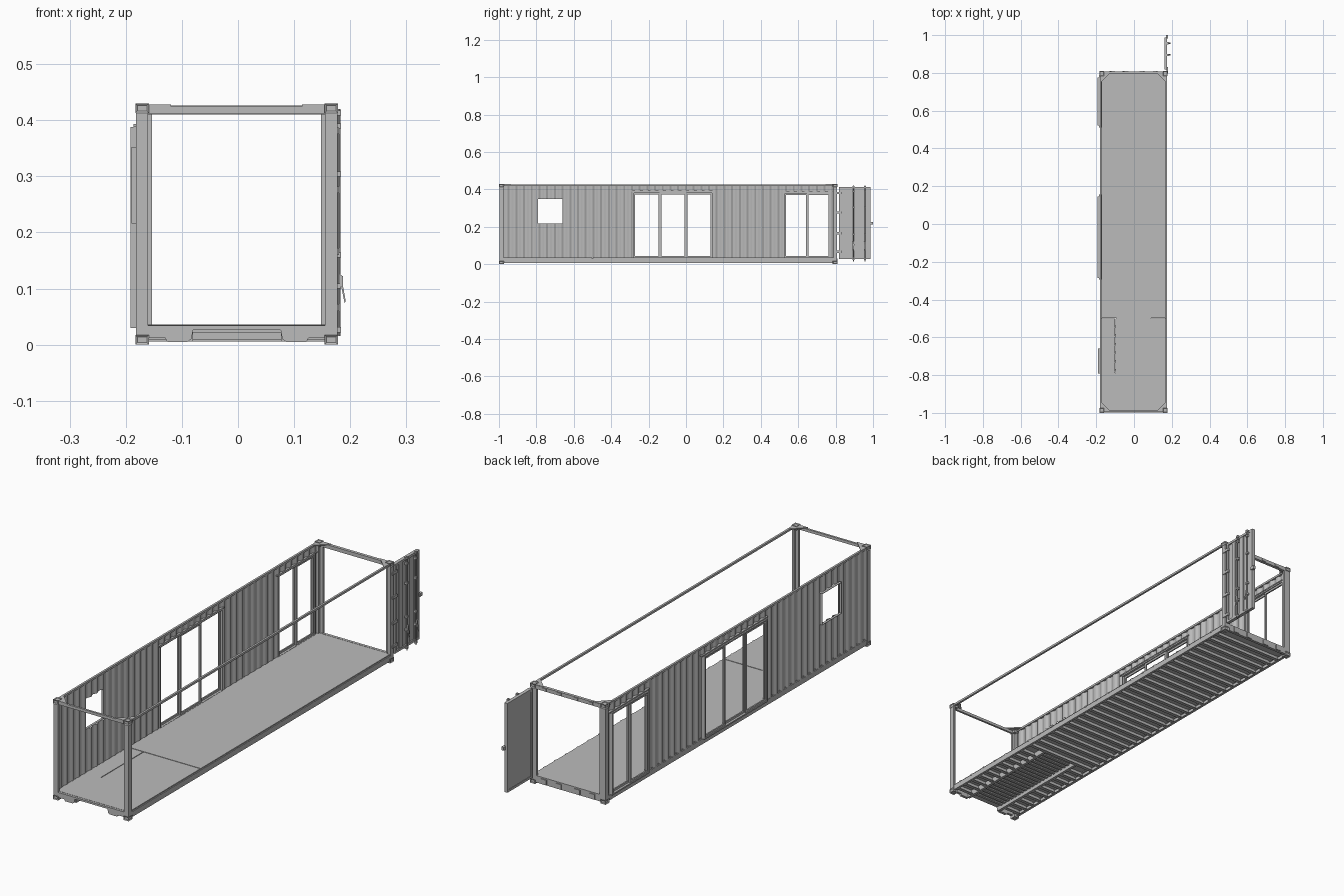
import bpy, bmesh, math
from mathutils import Matrix, Vector

cube = bpy.data.objects.get("Cube")
if cube:
    bpy.data.objects.remove(cube, do_unlink=True)

steel = bpy.data.materials.new("grey_steel")
steel.use_nodes = True
GREY = (0.5, 0.5, 0.5, 1)
steel.diffuse_color = GREY
steel.node_tree.nodes["Principled BSDF"].inputs["Base Color"].default_value = GREY

L, R, F, B, TOP = 0.178, -0.183, -1.0, 0.81, 0.43   # body extents


def finish(name, bm):
    bmesh.ops.recalc_face_normals(bm, faces=bm.faces)
    mesh = bpy.data.meshes.new(name)
    bm.to_mesh(mesh)
    bm.free()
    mesh.materials.append(steel)
    ob = bpy.data.objects.new(name, mesh)
    bpy.context.collection.objects.link(ob)
    return ob


def add_box(bm, x0, x1, y0, y1, z0, z1):
    m = Matrix.Translation(((x0 + x1) / 2, (y0 + y1) / 2, (z0 + z1) / 2))
    m = m @ Matrix.Diagonal((x1 - x0, y1 - y0, z1 - z0, 1))
    return bmesh.ops.create_cube(bm, size=1, matrix=m)["verts"]


def boxes(name, *specs):
    bm = bmesh.new()
    for s in specs:
        add_box(bm, *s)
    return finish(name, bm)


def prism(name, points, axis, lo, hi):
    """Extrude a polygon along y (points are x,z) or z (points are x,y)."""
    bm = bmesh.new()
    if axis == "y":
        vs = [bm.verts.new((a, lo, b)) for a, b in points]
        move = Vector((0, hi - lo, 0))
    else:
        vs = [bm.verts.new((a, b, lo)) for a, b in points]
        move = Vector((0, 0, hi - lo))
    face = bm.faces.new(vs)
    ext = bmesh.ops.extrude_face_region(bm, geom=[face], use_keep_orig=True)["geom"]
    bmesh.ops.translate(bm, verts=[v for v in ext if isinstance(v, bmesh.types.BMVert)], vec=move)
    return finish(name, bm)


# Corner castings with recessed lifting holes
bm = bmesh.new()
for x0, x1 in ((R, R + 0.024), (L - 0.024, L)):
    for y0, y1 in ((F, F + 0.026), (B - 0.026, B)):
        for z0, z1 in ((0, 0.0175), (TOP - 0.0175, TOP)):
            add_box(bm, x0, x1, y0, y1, z0, z1)
outer = [f for f in bm.faces if f.calc_center_median().x in (R, L)
         or abs(f.normal.z) > 0.5 or abs(f.normal.y) > 0.5 or abs(f.normal.x) > 0.5]
bm.normal_update()
outer = [f for f in bm.faces if f.normal.dot(f.calc_center_median() - Vector((0, -0.095, TOP / 2))) > 0]
bmesh.ops.inset_individual(bm, faces=outer, thickness=0.005)
for f in outer:
    n = f.normal.copy()
    bmesh.ops.translate(bm, verts=f.verts, vec=-n * 0.003)
finish("corner_castings", bm)

# Corner posts: front pair has an inner flange, back pair is wider
posts = []
for s, edge in ((1, R), (-1, L)):
    for y0, y1, w in ((F + 0.002, F + 0.012, 0.023), (F + 0.012, F + 0.024, 0.010),
                      (B - 0.022, B - 0.002, 0.016), (B - 0.012, B - 0.002, 0.030)):
        a, b = sorted((edge + s * 0.001, edge + s * w))
        posts.append((a, b, y0, y1, 0.0175, TOP - 0.0175))
boxes("corner_posts", *posts)

# Long rails
boxes("top_rails",
      (R + 0.003, R + 0.012, F + 0.02, B - 0.02, 0.418, 0.427),
      (L - 0.012, L - 0.003, F + 0.02, B - 0.02, 0.418, 0.427))
bottom = []
for s, edge in ((1, R), (-1, L)):
    for off, w, z0, z1 in ((0.003, 0.003, 0.007, 0.030), (0.003, 0.010, 0.007, 0.010), (0.003, 0.010, 0.027, 0.030)):
        a, b = sorted((edge + s * off, edge + s * (off + w)))
        bottom.append((a, b, F + 0.02, B - 0.02, z0, z1))
boxes("bottom_rails", *bottom)

# End headers and corner gussets
boxes("front_header", (R + 0.02, L - 0.02, F + 0.004, F + 0.013, 0.412, 0.424))
boxes("back_header", (R + 0.02, L - 0.02, B - 0.016, B - 0.003, 0.410, 0.426))
boxes("header_lugs", *[(x, x + 0.02, B - 0.004, B, 0.412, 0.424)
                       for x in (-0.12, -0.05, 0.03, 0.10)])
for sx, x, xn in ((1, R + 0.004, "right"), (-1, L - 0.004, "left")):
    for sy, y, yn in ((1, F + 0.004, "front"), (-1, B - 0.004, "back")):
        prism(f"roof_gusset_{yn}_{xn}",
              [(x, y), (x + sx * 0.06, y), (x + sx * 0.045, y + sy * 0.015),
               (x + sx * 0.015, y + sy * 0.045), (x, y + sy * 0.06)], "z", 0.424, 0.428)

# Front sill with the tunnel cut-out, and back sill with pockets
half = [(0.0, 0.026), (0.0, 0.034), (0.158, 0.034), (0.158, 0.012),
        (0.128, 0.012), (0.124, 0.005), (0.088, 0.005), (0.081, 0.010), (0.078, 0.026)]
for s, n in ((1, "left"), (-1, "right")):
    prism("front_sill_" + n, [(s * x - 0.002, z) for x, z in half], "y", F + 0.002, F + 0.014)
boxes("back_sill", (R + 0.02, L - 0.02, B - 0.016, B - 0.004, 0.006, 0.036),
      *[(x, x + 0.025, B - 0.005, B, 0.008, 0.030) for x in (-0.13, -0.06, 0.03, 0.10)])

# Floor panels, separated by narrow seams
G = 0.0015
x0, x1, zf = R + 0.007, L - 0.007, (0.030, 0.035)
boxes("floor_panels",
      (x0, x1, F + 0.012, -0.79, *zf),
      (x0, -0.1 - G, -0.79, -0.5 - G, *zf),
      (-0.1 + G, x1, -0.79, -0.5 - G, *zf),
      (x0, x1, -0.5 + G, B - 0.014, *zf))

# Underframe: channel cross members behind, short outriggers beside the tunnel
members = []


def channel(xa, xb, y, z0=0.008):
    members.extend([(xa, xb, y, y + 0.003, z0, 0.030),
                    (xa, xb, y, y + 0.014, z0, z0 + 0.003)])


count = 26
for i in range(count):
    channel(x0, x1, -0.49 + i * 1.27 / count)
for i in range(10):
    y = F + 0.035 + i * 0.046
    channel(x0, -0.085, y)
    channel(0.082, x1, y)
boxes("cross_members", *members)
boxes("tunnel_beams", (-0.092, -0.080, F + 0.012, -0.49, 0.006, 0.030),
      (0.077, 0.089, F + 0.012, -0.49, 0.006, 0.030))
boxes("tunnel_ribs", (-0.08, 0.077, F + 0.012, -0.49, 0.026, 0.030),
      *[(-0.08, 0.077, y, y + 0.012, 0.021, 0.026)
        for y in [F + 0.03 + i * 0.023 for i in range(20)]])

# Corrugated side wall, built as strips around the openings
PITCH = 0.0412


def wave(y):
    t = (y - F) / PITCH % 1
    k = min(max(abs(t - 0.5) * 4 - 0.5, 0), 1)
    return -0.1805 + 0.006 * k


def wall_strip(bm, y0, y1, z0, z1):
    ys = {y0, y1}
    for i in range(60):
        for t in (0.125, 0.375, 0.625, 0.875):
            y = F + (i + t) * PITCH
            if y0 < y < y1:
                ys.add(y)
    prev = None
    for y in sorted(ys):
        pair = [bm.verts.new((wave(y), y, z)) for z in (z0, z1)]
        if prev:
            bm.faces.new((prev[0], pair[0], pair[1], prev[1]))
        prev = pair


openings = [(-0.79, -0.66, 0.218, 0.35), (-0.285, 0.145, 0.030, 0.388), (0.522, 0.775, 0.030, 0.385)]
bm = bmesh.new()
start, zlo, zhi = F + 0.02, 0.028, 0.42
for a, b, c, d in openings:
    wall_strip(bm, start, a, zlo, zhi)
    wall_strip(bm, a, b, d, zhi)
    if c > zlo + 0.01:
        wall_strip(bm, a, b, zlo, c)
    start = b
wall_strip(bm, start, B - 0.02, zlo, zhi)
wall = finish("corrugated_wall", bm)
thick = wall.modifiers.new("thickness", "SOLIDIFY")
thick.thickness = 0.001


def frame(xa, xb, a, b, c, d, w):
    return [(xa, xb, a, a + w, c, d), (xa, xb, b - w, b, c, d),
            (xa, xb, a + w, b - w, c, c + w), (xa, xb, a + w, b - w, d - w, d)]


# Window trim and sliding door frames with staggered sashes
a, b, c, d = openings[0]
boxes("window_trim", *frame(-0.190, -0.180, a - 0.002, b + 0.002, c - 0.002, d + 0.002, 0.002))
for name, (a, b, c, d), n in (("wide_glazed_door", openings[1], 3), ("narrow_glazed_door", openings[2], 2)):
    parts = frame(-0.192, -0.172, a, b, c, d, 0.006)
    step = (b - a - 0.012) / n
    for i in range(n):
        xo = -0.188 + 0.006 * (i % 2)
        ya = a + 0.006 + i * step
        parts += frame(xo, xo + 0.006, ya - 0.002, ya + step + 0.002, c + 0.005, d - 0.005, 0.0095)
    parts.append((-0.186, -0.170, a - 0.01, b + 0.01, d, d + 0.005))
    boxes(name, *parts)

# Open end door: panel, edge frame, hinges
dy0, dy1, dz0, dz1 = B + 0.008, 0.987, 0.028, 0.413
boxes("door_panel", (0.163, 0.170, dy0, dy1, dz0, dz1))
boxes("door_edge", *frame(0.161, 0.176, dy0, dy1, dz0, dz1, 0.010))
boxes("door_ribs", *[(0.169, 0.174, y, y + 0.022, dz0, dz1) for y in (0.85, 0.902, 0.953)])
boxes("door_hinges", *[(0.172, 0.180, B - 0.012, B + 0.022, z, z + 0.012)
                       for z in (0.06, 0.16, 0.27, 0.375)])

# Locking rods with brackets, handles and latch
bm = bmesh.new()
for y in (0.895, 0.957):
    bmesh.ops.create_cone(bm, cap_ends=True, segments=10, radius1=0.0025, radius2=0.0025, depth=0.405,
                          matrix=Matrix.Translation((0.180, y, 0.2175)))
finish("lock_rods", bm)
boxes("rod_brackets", *[(0.173, 0.1835, y - 0.006, y + 0.006, z, z + 0.009)
                        for y in (0.895, 0.957) for z in (0.022, 0.10, 0.155, 0.30, 0.385, 0.408)])
for i, y in enumerate((0.895, 0.957)):
    prism(f"lock_handle_{i + 1}", [(0.182, 0.125), (0.187, 0.122), (0.187, 0.105), (0.192, 0.078),
                                   (0.190, 0.074), (0.184, 0.104), (0.182, 0.108)], "y", y - 0.004, y + 0.004)
boxes("door_latch", (0.170, 0.181, 0.982, 1.0, 0.212, 0.226))

# Lashing rings along the open side
boxes("lashing_rings", *[(L - 0.006, L - 0.002, y, y + 0.012, 0.027, 0.033)
                         for y in [F + 0.06 + i * 0.075 for i in range(23)]])
